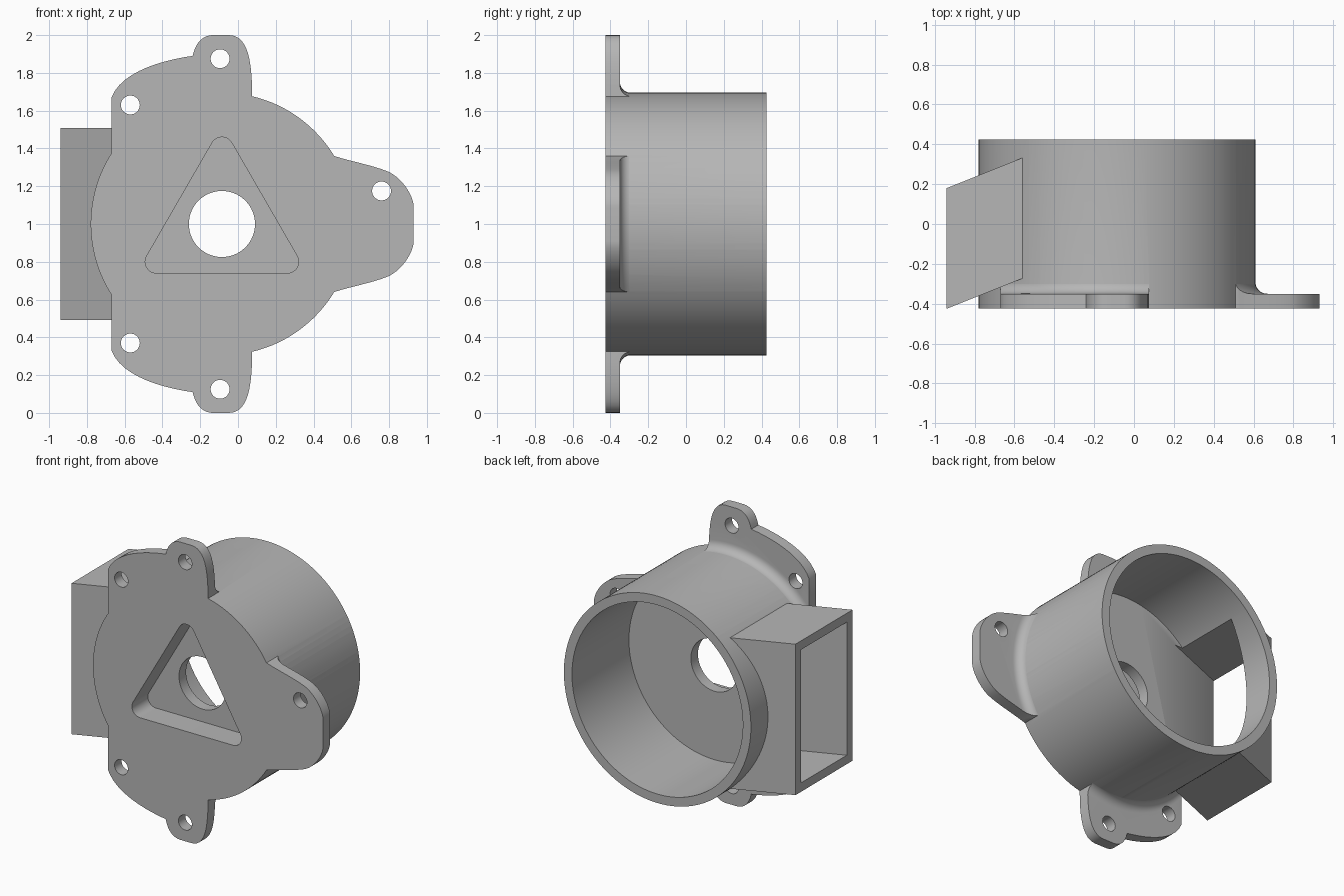
import bpy
import bmesh
import math
from mathutils import Vector
from mathutils.geometry import interpolate_bezier

cube = bpy.data.objects.get("Cube")
if cube:
    bpy.data.objects.remove(cube, do_unlink=True)

CX, CZ = -0.085, 1.0            # housing axis, running along y
R, BORE = 0.695, 0.635
FRONT, BACK = -0.425, 0.425
FLANGE_BACK, FLOOR, PLATE = -0.35, -0.18, -0.255

grey = bpy.data.materials.new("housing_grey")
grey.use_nodes = True
grey.diffuse_color = (0.47, 0.47, 0.47, 1)
grey.node_tree.nodes["Principled BSDF"].inputs["Base Color"].default_value = (0.47, 0.47, 0.47, 1)


def skin(name, rings):
    """Solid through equal-length rings of points, capped at both ends."""
    bm = bmesh.new()
    loops = [[bm.verts.new(p) for p in ring] for ring in rings]
    n = len(loops[0])
    for a, b in zip(loops, loops[1:]):
        for i in range(n):
            j = (i + 1) % n
            bm.faces.new((a[i], a[j], b[j], b[i]))
    bm.faces.new(loops[0])
    bm.faces.new(loops[-1])
    bmesh.ops.recalc_face_normals(bm, faces=bm.faces)
    mesh = bpy.data.meshes.new(name)
    bm.to_mesh(mesh)
    bm.free()
    mesh.materials.append(grey)
    obj = bpy.data.objects.new(name, mesh)
    bpy.context.collection.objects.link(obj)
    return obj


def lathe(name, profile, x=CX, z=CZ, n=128):
    """Turned solid about a y-parallel axis from (radius, y) pairs."""
    angles = [2 * math.pi * i / n for i in range(n)]
    return skin(name, [[(x + r * math.cos(a), y, z + r * math.sin(a)) for a in angles]
                       for r, y in profile])


def plate(name, outline, y0, y1):
    return skin(name, [[(x, y, z) for x, z in outline] for y in (y0, y1)])


def combine(target, other, operation):
    mod = target.modifiers.new(operation.lower(), 'BOOLEAN')
    mod.operation, mod.solver, mod.object = operation, 'EXACT', other
    bpy.context.view_layer.objects.active = target
    bpy.ops.object.modifier_apply(modifier=mod.name)
    bpy.data.objects.remove(other, do_unlink=True)


def curve(a, b, c, d, n=12):
    return [tuple(p)[:2] for p in interpolate_bezier(*(Vector((*q, 0)) for q in (a, b, c, d)), n)]


# Flange outline: upper half, then mirrored about the axis height
upper = [(-0.67, 1.3)]
upper += curve((-0.67, 1.67), (-0.62, 1.80), (-0.42, 1.865), (-0.24, 1.89))
upper += curve((-0.24, 1.89), (-0.22, 1.98), (-0.17, 2.0), (-0.13, 2.0))[1:]
upper += curve((-0.05, 2.0), (0.04, 2.0), (0.075, 1.9), (0.075, 1.68))
upper += [(0.075, 1.5), (0.4, 1.36)]
upper += curve((0.51, 1.36), (0.60, 1.33), (0.72, 1.31), (0.80, 1.275))
upper += curve((0.80, 1.275), (0.87, 1.24), (0.93, 1.15), (0.93, 1.09))[1:]
outline = upper + [(x, 2 * CZ - z) for x, z in reversed(upper)]

# Barrel, mounting flange and the fillet between them
housing = lathe("fan_housing", [(R, FRONT), (R, BACK)])
F = 0.06
arc = [math.pi / 2 * i / 8 for i in range(9)]
fillet = lathe("fillet", [(R + F - 0.001, -0.39)] +
               [(R + F - 0.001 - F * math.cos(a), FLANGE_BACK + F - F * math.sin(a))
                for a in reversed(arc)])
combine(fillet, plate("fillet_limit", outline, -0.4, -0.2), 'INTERSECT')
combine(housing, plate("flange", outline, FRONT, FLANGE_BACK), 'UNION')
combine(housing, fillet, 'UNION')


# Slanted side duct
def duct(name, x0, x1, wall):
    def slant(x):
        return 0.4 * (x + 0.94)
    low, high = FRONT + wall, 0.18 - wall
    shape = [(x0, low + slant(x0)), (x1, low + slant(x1)),
             (x1, high + slant(x1)), (x0, high + slant(x0))]
    half = 0.507 - wall
    return skin(name, [[(x, y, z) for x, y in shape] for z in (CZ - half, CZ + half)])


combine(housing, duct("duct_shell", -0.94, -0.40, 0), 'UNION')

# Hollow barrel and duct passage
combine(housing, lathe("bore", [(BORE, FLOOR), (BORE, BACK + 0.1)]), 'DIFFERENCE')
combine(housing, duct("duct_passage", -1.0, -0.44, 0.06), 'DIFFERENCE')

# Rounded triangular recess and shaft hole
triangle = []
for k in range(3):
    mid = math.radians(90 + 120 * k)
    for i in range(13):
        a = mid + math.radians(-60 + 10 * i)
        triangle.append((CX + 0.40 * math.cos(mid) + 0.06 * math.cos(a),
                         CZ + 0.40 * math.sin(mid) + 0.06 * math.sin(a)))
combine(housing, plate("recess", triangle, FRONT - 0.1, PLATE), 'DIFFERENCE')
combine(housing, lathe("shaft_hole", [(0.175, -0.5), (0.175, 0)], n=64), 'DIFFERENCE')

# Screw holes
for x, z in [(-0.095, 1.875), (-0.095, 0.125), (-0.57, 1.63), (-0.57, 0.37), (0.76, 1.175)]:
    combine(housing, lathe("screw_hole", [(0.05, -0.5), (0.05, -0.28)], x, z, 32), 'DIFFERENCE')

# Smooth curved walls, keep edges crisp
bpy.ops.object.select_all(action='DESELECT')
housing.select_set(True)
bpy.context.view_layer.objects.active = housing
bpy.ops.object.shade_smooth_by_angle(angle=math.radians(30))
